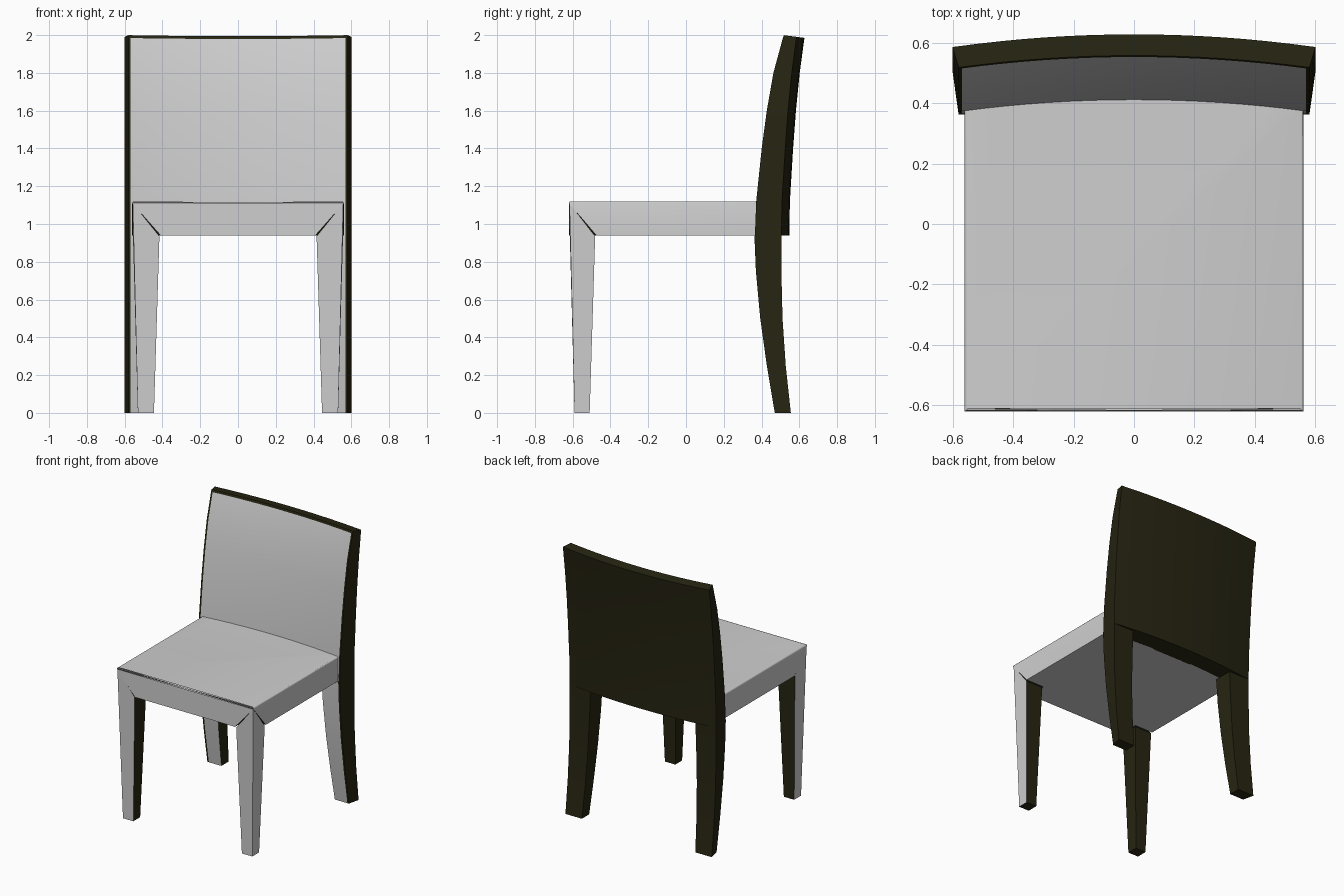
import bpy, bmesh

cube = bpy.data.objects.get("Cube")
if cube:
    bpy.data.objects.remove(cube, do_unlink=True)


def material(name, rgb):
    m = bpy.data.materials.new(name)
    m.use_nodes = True
    m.diffuse_color = (*rgb, 1)
    m.node_tree.nodes["Principled BSDF"].inputs["Base Color"].default_value = (*rgb, 1)
    return m


MATS = [material("light_grey_upholstery", (0.62, 0.62, 0.62)),
        material("dark_olive_wood", (0.02, 0.018, 0.006))]
GREY, DARK = 0, 1

SEAT_TOP, SEAT_LOW = 1.12, 0.94

# Side profile of the back frame: height, front y, rear y
PROFILE = [(0, .47, .555), (.25, .428, .528), (.5, .393, .511), (.75, .37, .505),
           (SEAT_LOW, .362, .505), (SEAT_TOP, .369, .508), (1.4, .398, .525),
           (1.6, .425, .54), (1.8, .46, .56), (1.985, .51, .583), (2, .515, .585)]


def bow(x):
    """Backward curve of the backrest across its width."""
    return 0.042 * (1 - (x / 0.6) ** 2)


def finish(name, bm, angle=0.6):
    bmesh.ops.recalc_face_normals(bm, faces=bm.faces)
    mesh = bpy.data.meshes.new(name)
    bm.to_mesh(mesh)
    bm.free()
    for m in MATS:
        mesh.materials.append(m)
    ob = bpy.data.objects.new(name, mesh)
    bpy.context.collection.objects.link(ob)
    bpy.ops.object.select_all(action='DESELECT')
    bpy.context.view_layer.objects.active = ob
    ob.select_set(True)
    bpy.ops.object.shade_smooth_by_angle(angle=angle)
    ob.select_set(False)
    return ob


def face(bm, verts, mat):
    f = bm.faces.new(verts)
    f.material_index = mat
    return f


def loft(name, rings, is_grey):
    """Skin rings made of a front row and a reversed rear row of points."""
    bm = bmesh.new()
    loops = [[bm.verts.new(p) for p in ring] for ring in rings]
    n = len(loops[0])
    for r in range(len(loops) - 1):
        for c in range(n):
            d = (c + 1) % n
            face(bm, (loops[r][c], loops[r][d], loops[r + 1][d], loops[r + 1][c]),
                 GREY if is_grey(r, c) else DARK)
    for ring in (loops[0], loops[-1]):
        for c in range(n // 2 - 1):
            face(bm, (ring[c], ring[c + 1], ring[n - 2 - c], ring[n - 1 - c]), DARK)
    return finish(name, bm)


# Curved backrest with upholstered front and wooden border
COLS = 16
front_xs = [-.58] + [-.568 + 1.136 * i / COLS for i in range(COLS + 1)] + [.58]
levels = [p for p in PROFILE if p[0] >= SEAT_LOW]
rings = []
for z, yf, yb in levels:
    ring = [(x, yf + bow(x)) for x in front_xs]
    ring += [(x * .6 / .58, yb + bow(x * .6 / .58)) for x in reversed(front_xs)]
    slope = 0.13 if z > 1.9 else 0
    rings.append([(x, y, z - slope * (y - yf)) for x, y in ring])
loft("backrest", rings,
     lambda r, c: 1 <= c <= COLS and r < len(levels) - 2)

# Curved rear legs continuing the backrest edges
for side, s in (("left", 1), ("right", -1)):
    rings = []
    for z, yf, yb in PROFILE:
        if z > SEAT_LOW:
            break
        inner = 0.465 - 0.035 * z / SEAT_LOW
        rings.append([(s * inner, yf, z), (s * .568, yf, z), (s * .58, yf, z),
                      (s * .6, yb, z), (s * .568, yb, z), (s * inner, yb, z)])
    loft("rear_leg_" + side, rings, lambda r, c: c == 0)

# Tapered front legs with a mitred top, upholstered on the outer faces
for side, s in (("left", 1), ("right", -1)):
    bm = bmesh.new()

    def v(x, y, z):
        return bm.verts.new((s * x, y, z))

    low_out, low_front = v(.53, -.59, 0), v(.445, -.59, 0)
    low_in, low_side = v(.445, -.51, 0), v(.53, -.51, 0)
    tip, top_front = v(.557, -.617, 1.11), v(.416, -.615, .935)
    top_in, top_side = v(.416, -.481, .935), v(.556, -.481, .935)
    face(bm, (low_front, low_out, tip, top_front), GREY)
    face(bm, (low_out, low_side, top_side, tip), GREY)
    face(bm, (low_side, low_in, top_in, top_side), DARK)
    face(bm, (low_in, low_front, top_front, top_in), DARK)
    face(bm, (top_front, tip, top_in), DARK)
    face(bm, (tip, top_side, top_in), DARK)
    face(bm, (low_out, low_front, low_in, low_side), DARK)
    finish("front_leg_" + side, bm, 0.3)

# Seat cushion with mitred front corners and a rear edge following the backrest
bm = bmesh.new()
N = 12
rear = [(.56 - 1.12 * i / N) for i in range(N + 1)]
top_rear = [bm.verts.new((x, .372 + bow(x), SEAT_TOP)) for x in rear]
low_rear = [bm.verts.new((x, .372 + bow(x), SEAT_LOW)) for x in rear]
tips, fronts, inners, sides = [], [], [], []
for s in (1, -1):
    tips.append(bm.verts.new((s * .56, -.62, SEAT_TOP)))
    fronts.append(bm.verts.new((s * .41, -.62, SEAT_LOW)))
    inners.append(bm.verts.new((s * .41, -.475, SEAT_LOW)))
    sides.append(bm.verts.new((s * .56, -.475, SEAT_LOW)))
face(bm, [tips[0]] + top_rear + [tips[1]], GREY)
face(bm, [fronts[0], inners[0], sides[0]] + low_rear + [sides[1], inners[1], fronts[1]], GREY)
face(bm, (tips[0], tips[1], fronts[1], fronts[0]), GREY)
for k, end in ((0, 0), (1, -1)):
    face(bm, (tips[k], sides[k], low_rear[end], top_rear[end]), GREY)
    face(bm, (tips[k], fronts[k], inners[k]), DARK)
    face(bm, (tips[k], inners[k], sides[k]), DARK)
for i in range(N):
    face(bm, (top_rear[i], top_rear[i + 1], low_rear[i + 1], low_rear[i]), GREY)
rim = [e for e in bm.edges
       if all(w.co.z > SEAT_TOP - .01 for w in e.verts) and any(w in tips for w in e.verts)]
bmesh.ops.bevel(bm, geom=rim, offset=0.01, segments=3, profile=0.5, affect='EDGES')
finish("seat", bm)
